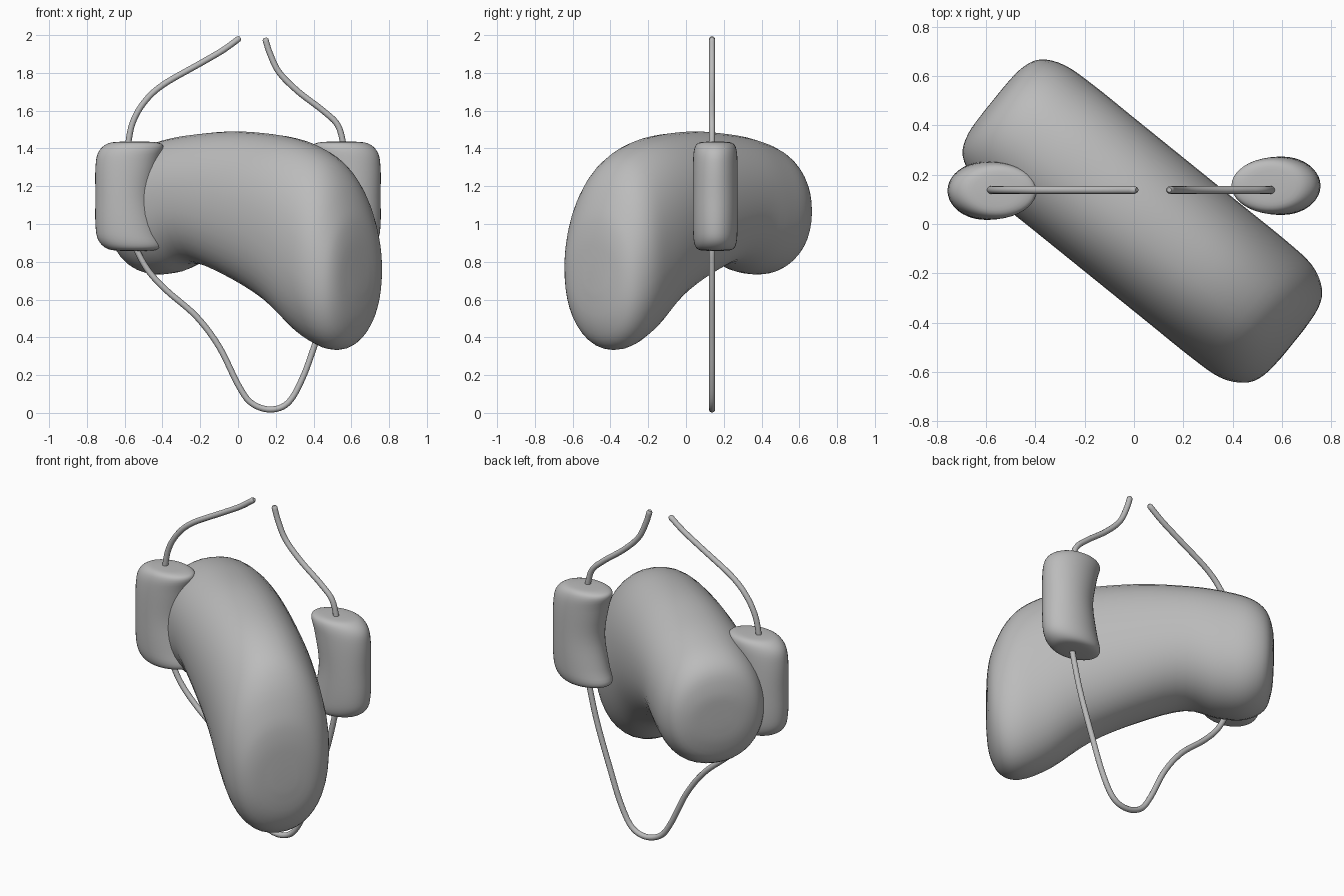
import bpy, bmesh, math
from mathutils import Vector

cube = bpy.data.objects.get("Cube")
if cube:
    bpy.data.objects.remove(cube, do_unlink=True)

grey = bpy.data.materials.new("plain grey")
grey.use_nodes = True
grey.diffuse_color = (0.5, 0.5, 0.5, 1)
grey.node_tree.nodes["Principled BSDF"].inputs["Base Color"].default_value = (0.5, 0.5, 0.5, 1)


def spline(points, steps):
    """Smooth curve through tuples of any length."""
    pts = [points[0]] + list(points) + [points[-1]]
    out = []
    for a, b, c, d in zip(pts, pts[1:], pts[2:], pts[3:]):
        for i in range(steps):
            t = i / steps
            out.append([q + t / 2 * (r - p + t * (2 * p - 5 * q + 4 * r - s + t * (3 * (q - r) + s - p)))
                        for p, q, r, s in zip(a, b, c, d)])
    return out + [list(points[-1])]


def loft(name, stations, along, origin, power, sides=40):
    """Rings spanned between two edge points (u, z) with a half width across."""
    along = Vector(along).normalized()
    across = Vector((-along.y, along.x, 0))
    up = Vector((0, 0, 1))
    bm = bmesh.new()
    rings = []
    for u0, z0, u1, z1, w in spline(stations, 4):
        p = Vector(origin) + along * u0 + up * z0
        q = Vector(origin) + along * u1 + up * z1
        mid, half = (p + q) / 2, (p - q) / 2
        ring = []
        for i in range(sides):
            a = 2 * math.pi * i / sides
            c, s = [math.copysign(abs(f) ** (2 / power), f) for f in (math.cos(a), math.sin(a))]
            ring.append(bm.verts.new(mid + half * c + across * (w * s)))
        rings.append(ring)
    for a, b in zip(rings, rings[1:]):
        for i in range(sides):
            j = (i + 1) % sides
            bm.faces.new((a[i], a[j], b[j], b[i]))
    for ring in (rings[0], rings[-1]):
        bm.faces.new(ring)
    bmesh.ops.recalc_face_normals(bm, faces=bm.faces)
    mesh = bpy.data.meshes.new(name)
    bm.to_mesh(mesh)
    bm.free()
    mesh.materials.append(grey)
    mesh.shade_smooth()
    ob = bpy.data.objects.new(name, mesh)
    bpy.context.collection.objects.link(ob)
    return ob


def cord(name, path, y=0.138, radius=0.016):
    """Round tube through (x, z) points."""
    data = bpy.data.curves.new(name, "CURVE")
    data.dimensions = "3D"
    data.bevel_depth = radius
    data.bevel_resolution = 4
    data.use_fill_caps = True
    line = data.splines.new("POLY")
    pts = spline(path, 6)
    line.points.add(len(pts) - 1)
    for i, (point, (x, z)) in enumerate(zip(line.points, pts)):
        point.co = (x, y, z, 1)
        point.radius = 0.6 if i in (0, len(pts) - 1) else 1
    line.use_smooth = True
    data.materials.append(grey)
    ob = bpy.data.objects.new(name, data)
    bpy.context.collection.objects.link(ob)


# Bent, blunt-ended cushion lying diagonally: top edge, bottom edge, half width
loft("bent_cushion", [
    (-.76, 1.13, -.76, 1.01, .06),
    (-.755, 1.22, -.75, .90, .17),
    (-.72, 1.33, -.71, .79, .25),
    (-.64, 1.40, -.60, .735, .295),
    (-.50, 1.445, -.45, .745, .305),
    (-.30, 1.475, -.28, .79, .305),
    (0, 1.49, -.03, .71, .305),
    (.35, 1.455, .23, .58, .305),
    (.58, 1.37, .45, .41, .305),
    (.70, 1.25, .62, .335, .295),
    (.775, 1.08, .725, .365, .25),
    (.80, .95, .785, .48, .18),
    (.805, .82, .805, .64, .07),
], (.78, -.63, 0), (.019, .023, 0), 2.15)

# Side pads, slightly hollow on the inner edge
lower = [
    (.62, .858, .50, .858, .04),
    (.69, .868, .43, .862, .09),
    (.74, .915, .395, .885, .112),
    (.755, 1.0, .42, .97, .118),
]
middle = [(.755, 1.147, .45, 1.147, .118)]
upper = [(a, 2.294 - b, c, 2.294 - d, w) for a, b, c, d, w in reversed(lower)]
for side, sign, y in (("left", 1, .155), ("right", -1, .135)):
    loft(side + "_pad", lower + middle + upper, (sign, 0, 0), (0, y, 0), 2)

# Loose cord ends above and the hanging loop below
cord("right_upper_cord", [(-.585, 1.40), (-.56, 1.53), (-.5, 1.64), (-.4, 1.735),
                          (-.2, 1.85), (-.08, 1.92), (.012, 1.987)])
cord("left_upper_cord", [(.562, 1.40), (.53, 1.52), (.45, 1.6), (.32, 1.7),
                         (.22, 1.8), (.17, 1.9), (.143, 1.985)])
cord("lower_cord_loop", [(-.55, .89), (-.48, .76), (-.38, .65), (-.22, .51), (-.1, .35),
                         (0, .15), (.07, .053), (.17, .018), (.265, .053), (.34, .18),
                         (.41, .37), (.5, .64), (.56, .89)])
